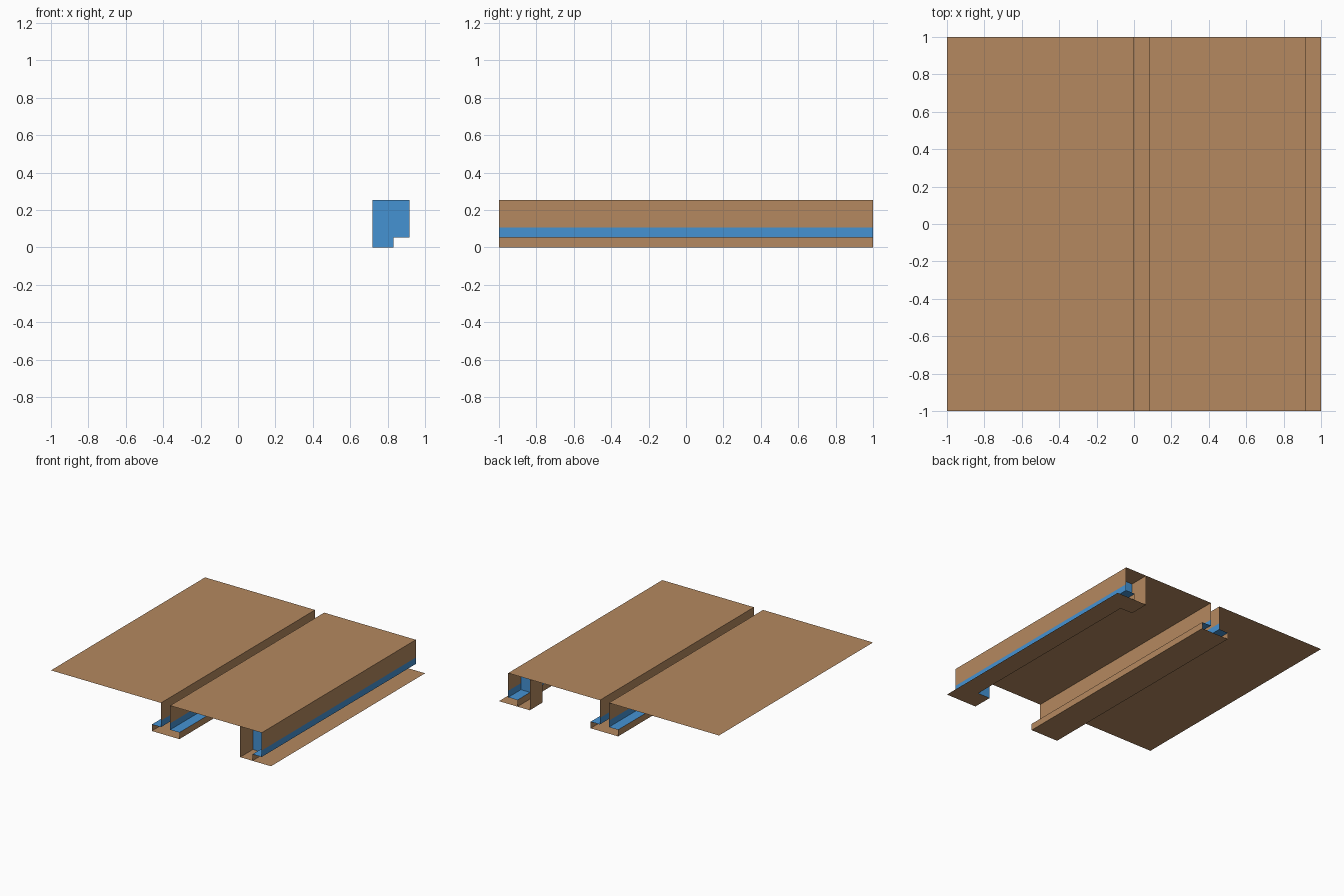
import bpy, bmesh

if "Cube" in bpy.data.objects:
    bpy.data.objects.remove(bpy.data.objects["Cube"])


def material(name, rgb):
    m = bpy.data.materials.new(name)
    m.diffuse_color = (*rgb, 1)
    m.use_nodes = True
    m.node_tree.nodes["Principled BSDF"].inputs["Base Color"].default_value = m.diffuse_color
    return m


WOOD = material("wood brown", (0.46, 0.25, 0.115))
BLUE = material("groove blue", (0.06, 0.29, 0.65))

TOP, LIP, BAND = 0.253, 0.054, 0.107   # panel top, ledge height, top of blue band
END = 0.835                            # inner edge of the end brackets


def finish(name, bm):
    me = bpy.data.meshes.new(name)
    bm.to_mesh(me)
    bm.free()
    me.materials.append(WOOD)
    me.materials.append(BLUE)
    for p in me.polygons:              # blue between ledge and band height
        p.material_index = int(LIP - 0.001 < p.center.z < BAND)
    ob = bpy.data.objects.new(name, me)
    bpy.context.collection.objects.link(ob)
    return ob


def sheet(name, profile, y0=-1, y1=1):
    """Thin sheet: an (x, z) profile extruded along y."""
    bm = bmesh.new()
    a = [bm.verts.new((x, y0, z)) for x, z in profile]
    b = [bm.verts.new((x, y1, z)) for x, z in profile]
    for i in range(len(profile) - 1):
        bm.faces.new((a[i], b[i], b[i + 1], a[i + 1]))
    return finish(name, bm)


# left panel running down into the T-shaped groove
sheet("left_panel", [(-1, TOP), (0, TOP), (0, BAND), (0, LIP),
                     (-0.083, LIP), (-0.083, 0), (0.167, 0)])

# right panel with ledges on both sides and the protruding foot
sheet("right_panel", [(0.167, 0), (0.167, LIP), (0.083, LIP), (0.083, BAND),
                      (0.083, TOP), (0.916, TOP), (0.916, BAND), (0.916, LIP),
                      (0.832, LIP), (0.832, 0), (1, 0)])

# end brackets: inner wall, floor and a recessed stop
for side, s in (("front", -1), ("back", 1)):
    y0, y1 = sorted((s * 1, s * END))
    sheet(side + "_bracket", [(0.72, TOP), (0.72, 0), (0.832, 0)], y0, y1)
    bm = bmesh.new()
    outline = [(0.72, 0), (0.832, 0), (0.832, LIP),
               (0.916, LIP), (0.916, TOP), (0.72, TOP)]
    f = bm.faces.new([bm.verts.new((x, s * END, z)) for x, z in outline])
    if s > 0:
        f.normal_flip()
    finish(side + "_stop", bm)
